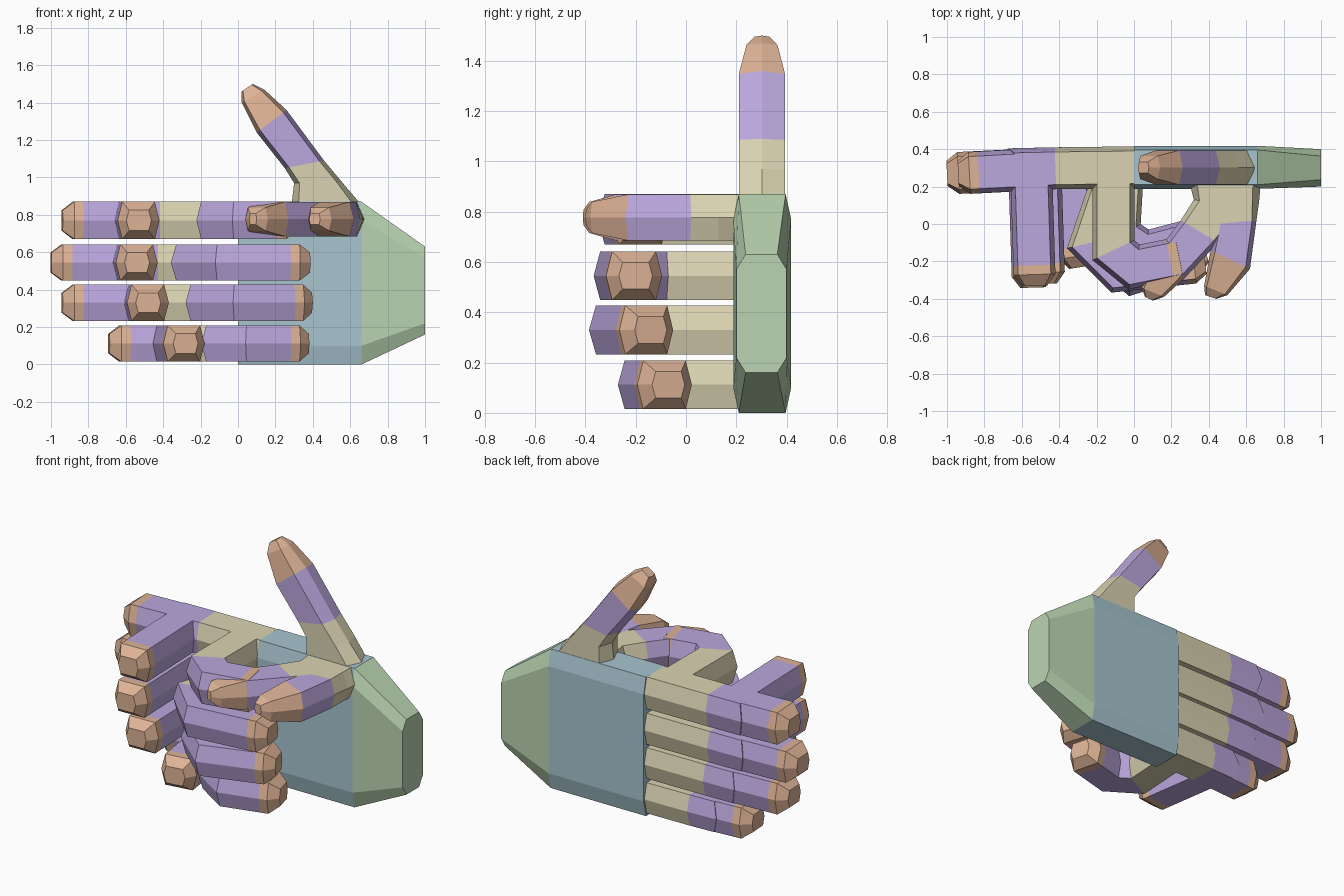
import bpy, bmesh
from mathutils import Vector

cube = bpy.data.objects.get("Cube")
if cube:
    bpy.data.objects.remove(cube)


def material(name, rgb):
    lin = [((c / 255 + 0.055) / 1.055) ** 2.4 for c in rgb] + [1]
    m = bpy.data.materials.new(name)
    m.use_nodes = True
    m.diffuse_color = lin
    m.node_tree.nodes["Principled BSDF"].inputs["Base Color"].default_value = lin
    return m


BLUE = material("palm blue", (168, 197, 208))
GREEN = material("wrist green", (186, 212, 177))
SAND = material("sand", (218, 211, 178))
PURPLE = material("purple", (187, 167, 221))
TAN = material("fingertip tan", (222, 179, 150))


def skin(name, rings, mats, section_mats):
    """Bridge equal rings of points into a capped solid, one material per section."""
    bm = bmesh.new()
    loops = [[bm.verts.new(p) for p in ring] for ring in rings]
    n = len(loops[0])
    for a, b, mat in zip(loops, loops[1:], section_mats):
        for i in range(n):
            j = (i + 1) % n
            bm.faces.new((a[i], a[j], b[j], b[i])).material_index = mat
    bm.faces.new(loops[0]).material_index = section_mats[0]
    bm.faces.new(loops[-1]).material_index = section_mats[-1]
    bmesh.ops.recalc_face_normals(bm, faces=bm.faces)
    me = bpy.data.meshes.new(name)
    bm.to_mesh(me)
    bm.free()
    for m in mats:
        me.materials.append(m)
    ob = bpy.data.objects.new(name, me)
    bpy.context.collection.objects.link(ob)
    return ob


def digit(name, pairs, widths, level, section_mats, upright=False):
    """Hexagonal digit: each pair gives the two ridge points in the bending plane."""
    def place(p, side):
        if upright:
            return (p.x, level + side, p.y)
        return (p.x, p.y, level + side)

    rings = []
    for (p, q), w in zip(pairs, widths):
        p, q = Vector(p), Vector(q)
        a, b = p.lerp(q, 0.11), p.lerp(q, 0.89)
        rings.append([place(p, 0), place(a, w), place(b, w),
                      place(q, 0), place(b, -w), place(a, -w)])
    skin(name, rings, [SAND, PURPLE, TAN], section_mats)


def finger(name, path, level, w, section_mats, depth=0.112):
    """Sweep along a centre line with mitred joints and a chamfered tip."""
    pts = [Vector(p) for p in path]
    end = pts[-1]
    back = (pts[-2] - end).normalized()
    pts[-1:] = [end + back * 0.11, end + back * 0.06, end]
    last = len(pts) - 1
    pairs, widths = [], []
    for i, p in enumerate(pts):
        d0 = (p - pts[max(i - 1, 0)]).normalized() if i else (pts[1] - p).normalized()
        d1 = (pts[i + 1] - p).normalized() if i < last else d0
        t = (d0 + d1).normalized()
        side = Vector((-t.y, t.x)) * depth / t.dot(d1)
        if i == last:
            side *= 0.6
        pairs.append((p + side, p - side))
        widths.append(w * 0.55 if i == last else w)
    digit(name, pairs, widths, level, section_mats)


# Palm and wrist: eight-sided rings along x
def hand_ring(x, z0, z1, chamfer, y_flat, y_wide, y_mid):
    prof = [(-y_flat, z0), (y_flat, z0), (y_wide, z0 + chamfer), (y_wide, z1 - chamfer),
            (y_flat, z1), (-y_flat, z1), (-y_wide, z1 - chamfer), (-y_wide, z0 + chamfer)]
    return [(x, y_mid + y, z) for y, z in prof]


skin("palm_and_wrist",
     [hand_ring(0, 0, 0.87, 0.1, 0.093, 0.115, 0.303),
      hand_ring(0.66, 0, 0.87, 0.1, 0.093, 0.115, 0.303),
      hand_ring(1, 0.16, 0.63, 0.06, 0.063, 0.1, 0.3)],
     [BLUE, GREEN], [0, 1])

# Fingers: level, half width, joint x, straight tip x, bent tip, curled path
Y = 0.303
FINGERS = {
    "index": (0.77, 0.1, -0.42, -0.94, (-0.53, -0.33),
              [(-0.11, 0.28), (-0.11, -0.14), (0, -0.23), (0.3, -0.17)]),
    "middle": (0.545, 0.097, -0.43, -1.0, (-0.54, -0.34),
               [(-0.1, 0.28), (-0.23, -0.1), (-0.08, -0.25), (0.38, -0.2)]),
    "ring": (0.33, 0.097, -0.4, -0.94, (-0.48, -0.32),
             [(-0.1, 0.28), (-0.16, -0.12), (0, -0.26), (0.38, -0.14)]),
    "little": (0.112, 0.096, -0.29, -0.69, (-0.28, -0.23),
               [(-0.06, 0.28), (-0.08, -0.06), (0.06, -0.15), (0.365, -0.07)]),
}
for name, (z, w, joint, tip, bent_tip, curl) in FINGERS.items():
    finger(name + "_finger_straight",
           [(0, Y), (joint, 0.298), (tip, 0.27)], z, w, [0, 1, 2, 2])
    corner = (min(joint - 0.07, bent_tip[0] - 0.02), 0.295)
    finger(name + "_finger_bent",
           [(0, Y), (joint, 0.298), corner, bent_tip], z, w, [0, 1, 1, 2, 2])
    finger(name + "_finger_curled", curl, z, w, [0, 1, 1, 2, 2])

# Thumbs: upright, pointing forward and folded across
THUMB_W = [0.092, 0.092, 0.092, 0.092, 0.062, 0.03]
THUMB_MATS = [0, 0, 1, 2, 2]
digit("thumb_up",
      [((0.28, 0.80), (0.68, 0.83)), ((0.30, 0.97), (0.56, 0.97)),
       ((0.25, 1.05), (0.46, 1.09)), ((0.10, 1.24), (0.26, 1.36)),
       ((0.02, 1.40), (0.14, 1.47)), ((0.02, 1.46), (0.08, 1.50))],
      THUMB_W, 0.302, THUMB_MATS, upright=True)
digit("thumb_forward",
      [((0.29, 0.25), (0.68, 0.25)), ((0.33, 0.13), (0.67, 0.13)),
       ((0.44, 0.0), (0.655, 0.02)), ((0.41, -0.14), (0.62, -0.24)),
       ((0.375, -0.33), (0.5, -0.38)), ((0.38, -0.38), (0.44, -0.40))],
      THUMB_W, 0.777, THUMB_MATS)
digit("thumb_folded",
      [((0.29, 0.25), (0.68, 0.25)), ((0.32, 0.13), (0.6, 0.08)),
       ((0.25, 0.02), (0.45, -0.1)), ((0.1, -0.18), (0.27, -0.29)),
       ((0.04, -0.34), (0.16, -0.39)), ((0.06, -0.39), (0.1, -0.41))],
      THUMB_W, 0.777, THUMB_MATS)
